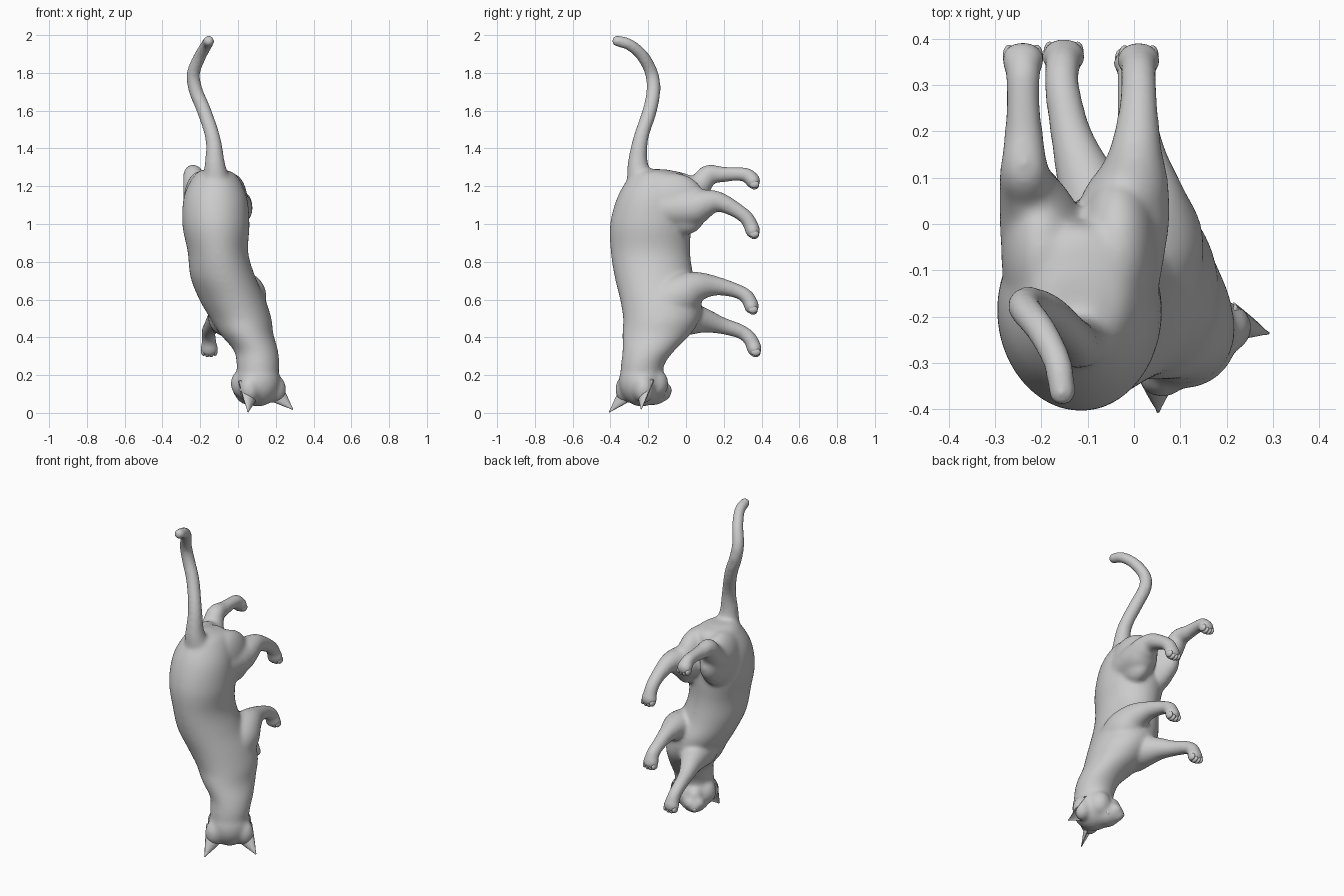
import bpy, bmesh, math
from mathutils import Vector, Matrix

if "Cube" in bpy.data.objects:
    bpy.data.objects.remove(bpy.data.objects["Cube"])

X, Z = Vector((1, 0, 0)), Vector((0, 0, 1))


def spline(pts, steps=6):
    """Catmull-Rom samples through a list of number tuples."""
    p = [Vector(q) for q in pts]
    p = [2 * p[0] - p[1]] + p + [2 * p[-1] - p[-2]]
    out = []
    for i in range(1, len(p) - 2):
        a, b, c, d = p[i - 1:i + 3]
        for s in range(steps):
            t = s / steps
            out.append(0.5 * (2 * b + (c - a) * t + (2 * a - 5 * b + 4 * c - d) * t * t
                              + (3 * b - a - 3 * c + d) * t ** 3))
    return out + [p[-2]]


def skin(bm, rings):
    """Bridge rings of points and cap both ends."""
    vs = [[bm.verts.new(q) for q in r] for r in rings]
    n = len(vs[0])
    for a, b in zip(vs, vs[1:]):
        for i in range(n):
            bm.faces.new((a[i], a[(i + 1) % n], b[(i + 1) % n], b[i]))
    bm.faces.new(vs[0])
    bm.faces.new(vs[-1])


def ball(bm, loc, r, rot=None):
    r = (r, r, r) if isinstance(r, float) else r
    m = Matrix.Translation(loc) @ (rot or Matrix()) @ Matrix.Diagonal((*r, 1))
    bmesh.ops.create_uvsphere(bm, u_segments=24, v_segments=14, radius=1, matrix=m)


def tube(bm, pts, n=28):
    """Round limb through (x, y, z, radius) points with ball ends."""
    s = spline(pts)
    c = [q.xyz for q in s]
    rings = []
    for i, q in enumerate(s):
        t = (c[min(i + 1, len(c) - 1)] - c[max(i - 1, 0)]).normalized()
        u = (X - t * X.dot(t)).normalized()
        v = t.cross(u)
        rings.append([c[i] + q[3] * (u * math.cos(k * math.tau / n) + v * math.sin(k * math.tau / n))
                      for k in range(n)])
    skin(bm, rings)
    for q in (s[0], s[-1]):
        ball(bm, q.xyz, q[3])


def finish(bm, name):
    bmesh.ops.recalc_face_normals(bm, faces=bm.faces)
    for f in bm.faces:
        f.smooth = True
    me = bpy.data.meshes.new(name)
    bm.to_mesh(me)
    bm.free()
    ob = bpy.data.objects.new(name, me)
    bpy.context.collection.objects.link(ob)
    return ob


body = bmesh.new()

# Torso and neck: horizontal ellipses (z, centre x, centre y, radius x, radius y)
torso = [(1.29, -.13, -.17, .05, .06), (1.26, -.12, -.15, .11, .14),
         (1.15, -.12, -.175, .165, .185), (1.0, -.117, -.188, .178, .214),
         (.85, -.106, -.188, .16, .21), (.72, -.08, -.168, .172, .21),
         (.6, -.03, -.133, .175, .216), (.5, .015, -.13, .162, .203),
         (.42, .045, -.155, .142, .182), (.33, .095, -.198, .117, .138), (.26, .105, -.228, .113, .116),
         (.18, .105, -.24, .108, .11)]
rings = []
for p in spline([(q[1], q[2], q[0], q[3], q[4]) for q in torso]):
    rings.append([Vector((p[0] + p[3] * math.cos(k * math.tau / 40),
                          p[1] + p[4] * math.sin(k * math.tau / 40), p[2])) for k in range(40)])
skin(body, rings)

# Thigh muscles
tilt = Matrix.Rotation(-.25, 4, 'X')
for x, z in ((-.035, 1.11), (-.2, 1.12)):
    ball(body, (x, -.06, z), (.088, .17, .16), tilt)
ball(body, (-.02, -.01, 1.055), (.07, .11, .115), Matrix.Rotation(.6, 4, 'X'))
ball(body, (-.21, .01, 1.12), (.07, .12, .115), Matrix.Rotation(.6, 4, 'X'))

# Legs from hip or shoulder to paw
legs = [
    [(-.18, -.1, 1.1, .1), (-.205, .01, 1.15, .088), (-.23, .08, 1.215, .063), (-.237, .12, 1.262, .053),
     (-.238, .19, 1.262, .043), (-.24, .27, 1.265, .037), (-.24, .325, 1.258, .039), (-.24, .355, 1.228, .041)],
    [(-.05, -.1, 1.08, .11), (-.02, .03, 1.085, .1), (-.002, .1, 1.108, .078), (.005, .17, 1.118, .055),
     (.01, .26, 1.077, .042), (.01, .325, 1.027, .039), (.01, .354, .965, .041)],
    [(.02, -.1, .58, .13), (.035, -.02, .63, .115), (.03, .06, .668, .082), (.015, .16, .672, .052),
     (.002, .27, .645, .039), (.002, .325, .612, .039), (.002, .347, .565, .04)],
    [(-.05, -.06, .51, .11), (-.075, .02, .5, .09), (-.105, .1, .488, .065), (-.135, .19, .462, .046),
     (-.155, .29, .43, .039), (-.155, .34, .39, .039), (-.152, .362, .34, .04)]]
for leg, name in zip(legs, ("hind_left", "hind_right", "front_right", "front_left")):
    tube(body, leg)
    x, y, z, r = leg[-1]
    ball(body, (x, y, z), (.049, .041, .044))
    # Toes
    bm = bmesh.new()
    for k, dx in enumerate((-.03, -.0105, .0105, .03)):
        ball(bm, (x + dx, y + .007, z - (.017 if k in (0, 3) else .024)), (.0135, .025, .021))
    finish(bm, name + "_toes")

# Tail
tube(body, [(-.115, -.23, 1.2, .085), (-.122, -.255, 1.31, .056), (-.132, -.24, 1.45, .041),
            (-.18, -.192, 1.6, .039), (-.225, -.172, 1.71, .038), (-.236, -.183, 1.8, .036),
            (-.2, -.23, 1.89, .034), (-.165, -.3, 1.95, .032), (-.155, -.365, 1.969, .031)])

# Head: skull, cheeks, ear roots, brow, muzzle and chin, turned about z
side, face = Vector((.82, .57, 0)), Vector((-.57, .82, 0))
turn = Matrix.Rotation(math.atan2(.57, .82), 4, 'Z')
c = Vector((.105, -.235, .165))


def at(s, f, z):
    return c + side * s + face * f + Z * (z - c.z)


ball(body, c, (.12, .122, .132), turn)
for s in (-1, 1):
    ball(body, at(s * .062, .05, .155), (.064, .068, .078), turn)
    ball(body, at(s * .085, -.045, .125), (.055, .055, .075), turn)
    ball(body, at(s * .022, .125, .12), (.042, .052, .042), turn)
ball(body, at(0, .075, .108), (.078, .082, .068), turn)
ball(body, at(0, .125, .098), (.038, .06, .04), turn)
ball(body, at(0, .1, .16), (.05, .058, .05), turn)

cat = finish(body, "cat_body")
m = cat.modifiers.new("blend", 'REMESH')
m.mode = 'VOXEL'
m.voxel_size = .009
m.use_smooth_shade = True
m = cat.modifiers.new("soften", 'SMOOTH')
m.factor = .5
m.iterations = 24

# Ears: tapering crescents, hollow towards the face
for name, s, tip in (("ear_left", 1, (.291, -.237, .018)), ("ear_right", -1, (.053, -.407, .004))):
    base, tip = at(s * .062, -.03, .14), Vector(tip)
    axis = (tip - base).normalized()
    w = axis.cross(face).normalized()
    d = w.cross(axis)
    d = d if d.dot(face) > 0 else -d
    rings = []
    for i in range(11):
        t = i / 10
        k = max((1 - t) ** .9, .05)
        ring = []
        for j in range(28):
            a = j * math.tau / 28
            dep = -.03 * math.sin(a) if math.sin(a) > 0 else .055 * math.sin(a)
            ring.append(base.lerp(tip, t) + k * (w * .074 * math.cos(a) + d * (dep + .025)))
        rings.append(ring)
    bm = bmesh.new()
    skin(bm, rings)
    finish(bm, name)

# Eyes and nose
for name, s in (("eye_left", 1), ("eye_right", -1)):
    bm = bmesh.new()
    ball(bm, at(s * .05, .1, .09), (.02, .016, .018), turn)
    finish(bm, name)
bm = bmesh.new()
ball(bm, at(0, .172, .095), (.013, .01, .01), turn)
finish(bm, "nose")
